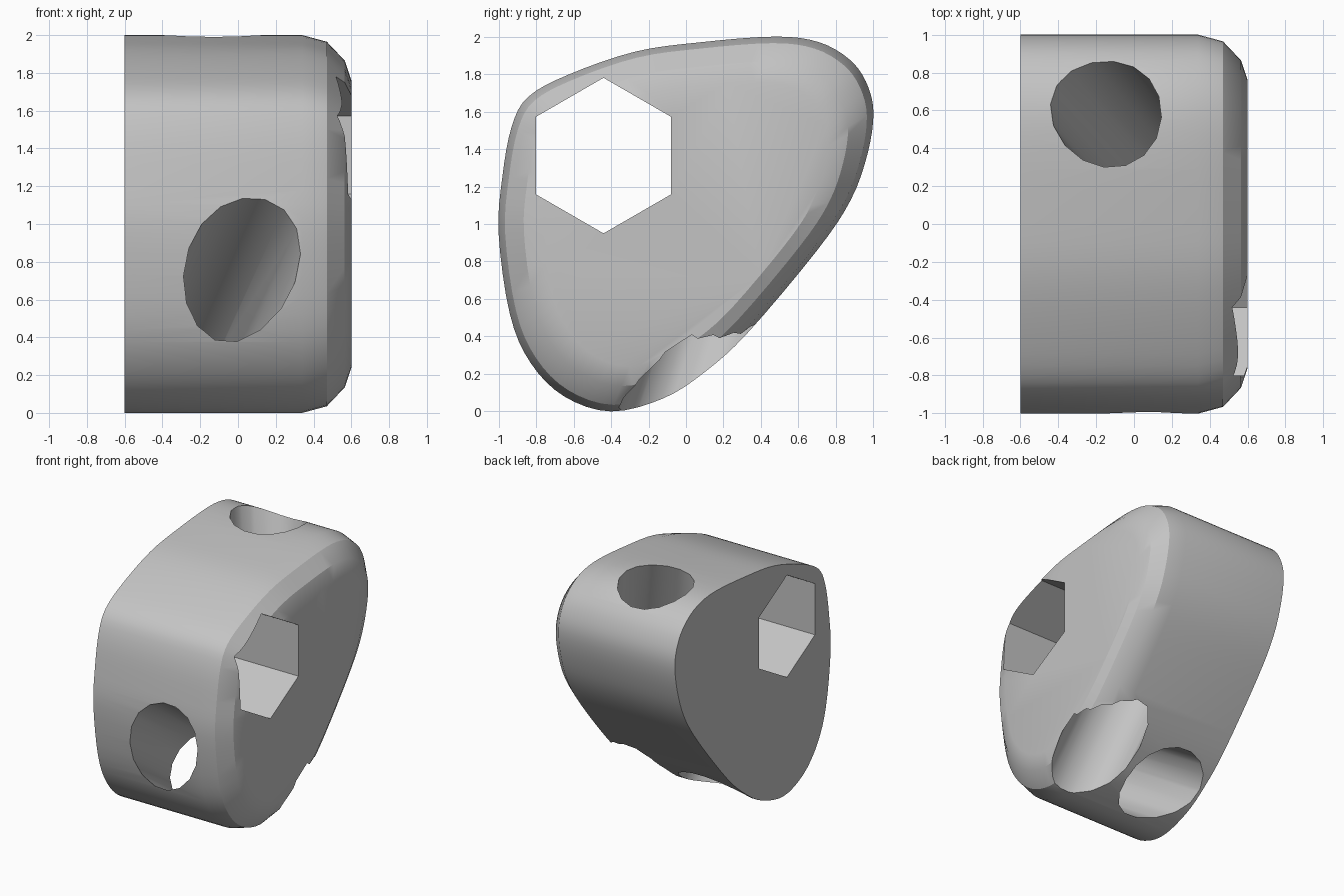
import bpy, bmesh, math
from mathutils import Vector

cube = bpy.data.objects.get("Cube")
if cube:
    bpy.data.objects.remove(cube, do_unlink=True)

grey = bpy.data.materials.new("plain_grey")
grey.use_nodes = True
grey.diffuse_color = (0.55, 0.55, 0.55, 1)
bsdf = next(n for n in grey.node_tree.nodes if n.type == 'BSDF_PRINCIPLED')
bsdf.inputs["Base Color"].default_value = (0.55, 0.55, 0.55, 1)


def loft(name, rings):
    """Closed solid through a list of matching point rings."""
    bm = bmesh.new()
    loops = [[bm.verts.new(p) for p in ring] for ring in rings]
    n = len(loops[0])
    for a, b in zip(loops, loops[1:]):
        for i in range(n):
            bm.faces.new((a[i], a[(i + 1) % n], b[(i + 1) % n], b[i]))
    bm.faces.new(loops[0])
    bm.faces.new(loops[-1])
    bmesh.ops.recalc_face_normals(bm, faces=bm.faces)
    mesh = bpy.data.meshes.new(name)
    bm.to_mesh(mesh)
    bm.free()
    mesh.materials.append(grey)
    obj = bpy.data.objects.new(name, mesh)
    bpy.context.collection.objects.link(obj)
    return obj


def tunnel(name, start, end, radius, sides, extra=0.35):
    """Straight prism cutter from start to end, with overshoot at both ends."""
    start, end = Vector(start), Vector(end)
    d = (end - start).normalized()
    side = d.cross(Vector((0, 0, 1))).normalized()
    up = side.cross(d)
    angles = [2 * math.pi * i / sides for i in range(sides)]
    rings = [[c + radius * (math.cos(t) * up + math.sin(t) * side) for t in angles]
             for c in (start - d * extra, end + d * extra)]
    return loft(name, rings)


def smooth_loop(points, steps):
    """Closed smooth curve through the points."""
    out, n = [], len(points)
    for i in range(n):
        a, b, c, d = (Vector(points[(i + k) % n]) for k in (-1, 0, 1, 2))
        for s in range(steps):
            t = s / steps
            out.append(0.5 * (2 * b + (c - a) * t + (2 * a - 5 * b + 4 * c - d) * t ** 2
                              + (3 * b - a - 3 * c + d) * t ** 3))
    return out


# Egg-shaped side outline as (y, z)
outline = smooth_loop([
    (-1, 0.95), (-0.98, 1.25), (-0.93, 1.52), (-0.84, 1.68), (-0.62, 1.8),
    (-0.27, 1.92), (0.08, 1.97), (0.48, 2), (0.71, 1.97), (0.87, 1.88),
    (0.96, 1.76), (1, 1.6), (0.97, 1.38), (0.88, 1.13), (0.7, 0.86),
    (0.33, 0.42), (0.1, 0.21), (-0.12, 0.07), (-0.4, 0), (-0.65, 0.08),
    (-0.83, 0.26), (-0.94, 0.52)], 4)

# Body: flat on one side, rounded rim on the other
sections = [(-0.6, 1), (0.34, 1), (0.47, 0.965), (0.565, 0.865), (0.6, 0.76)]
body = loft("body", [[(x, p.x * s, 1 + (p.y - 1) * s) for p in outline]
                     for x, s in sections])

# Hexagonal through hole and two slanted round tunnels
cutters = [
    tunnel("hex_hole_cutter", (-0.6, -0.44, 1.365), (0.6, -0.44, 1.365), 0.415, 6),
    tunnel("top_tunnel_cutter", (-0.15, 0.6, 2), (0.38, -0.02, 0.15), 0.283, 16),
    tunnel("front_tunnel_cutter", (0.02, -0.98, 0.78), (-0.27, 0, 0.15), 0.295, 16),
]
for cutter in cutters:
    mod = body.modifiers.new(cutter.name, 'BOOLEAN')
    mod.operation = 'DIFFERENCE'
    mod.solver = 'EXACT'
    mod.object = cutter
    cutter.hide_render = True

# Bake the cuts and discard the cutters
bpy.context.view_layer.update()
graph = bpy.context.evaluated_depsgraph_get()
mesh = bpy.data.meshes.new_from_object(body.evaluated_get(graph))
body.modifiers.clear()
body.data = mesh
for cutter in cutters:
    bpy.data.objects.remove(cutter, do_unlink=True)

# Smooth shading with crisp rims
bpy.ops.object.select_all(action='DESELECT')
body.select_set(True)
bpy.context.view_layer.objects.active = body
bpy.ops.object.shade_smooth_by_angle(angle=math.radians(25))
